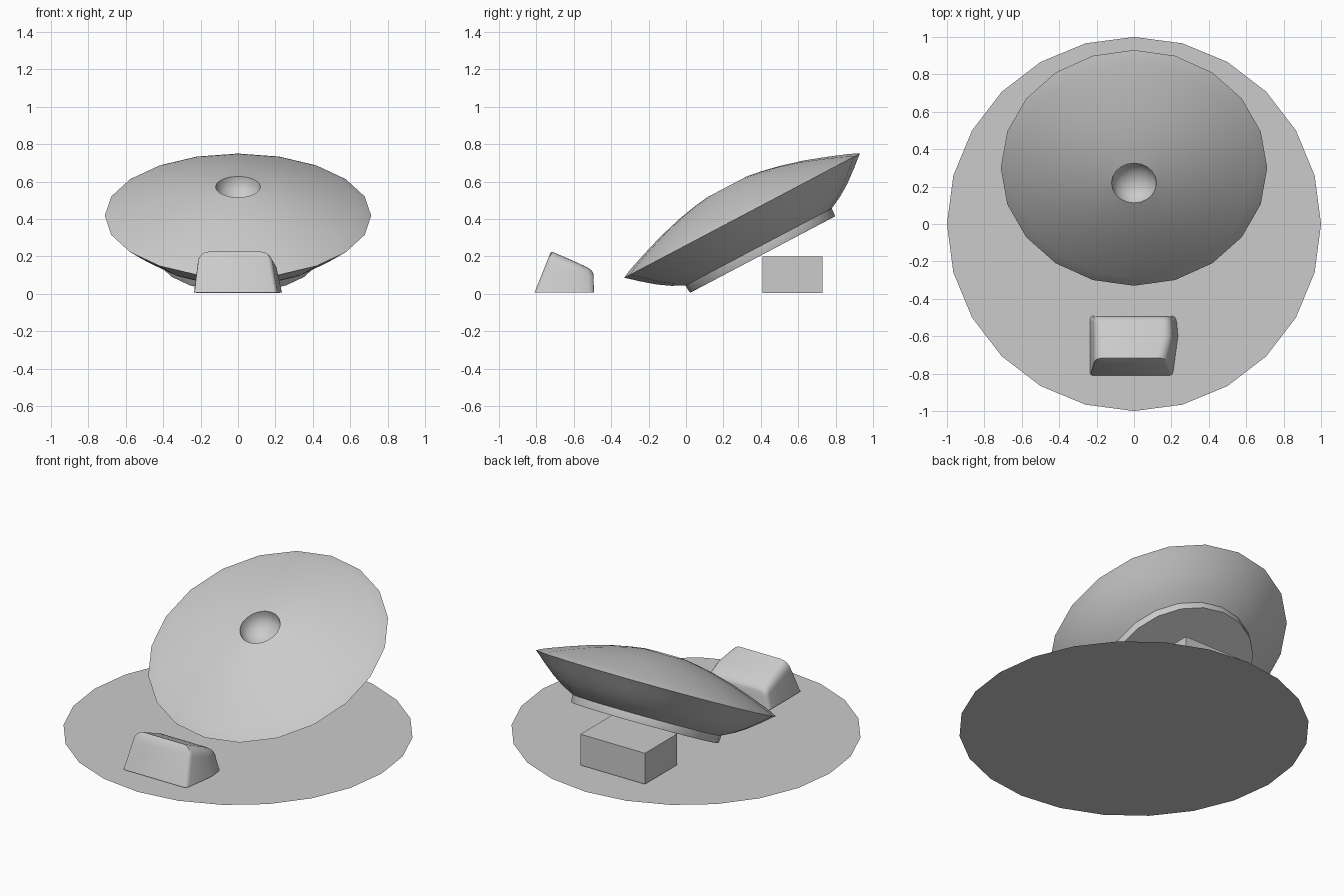
import bpy, bmesh, math
from mathutils import Matrix, Vector

if "Cube" in bpy.data.objects:
    bpy.data.objects.remove(bpy.data.objects["Cube"])


def finish(name, bm, smooth=None, recalc=True):
    if recalc:
        bmesh.ops.recalc_face_normals(bm, faces=bm.faces)
    me = bpy.data.meshes.new(name)
    bm.to_mesh(me)
    bm.free()
    ob = bpy.data.objects.new(name, me)
    bpy.context.collection.objects.link(ob)
    if smooth:
        bpy.ops.object.select_all(action='DESELECT')
        ob.select_set(True)
        bpy.context.view_layer.objects.active = ob
        bpy.ops.object.shade_smooth_by_angle(angle=math.radians(smooth))
    return ob


def skin(bm, rings):
    for a, b in zip(rings, rings[1:]):
        n = len(a)
        for i in range(n):
            bm.faces.new((a[i], a[(i + 1) % n], b[(i + 1) % n], b[i]))


# Flat ground plate, 24 sides
bm = bmesh.new()
bmesh.ops.create_circle(bm, cap_ends=True, radius=1, segments=24)
finish("base_plate", bm, recalc=False)

# Tilted saucer: lathe profile (radius, height) from foot to hollow
bm = bmesh.new()
profile = [(.437, -.235), (.44, -.225), (.442, -.189), (.51, -.155), (.575, -.113),
           (.65, -.053), (.69, -.018), (.7124, 0), (.685, .014), (.65, .029),
           (.55, .066), (.43, .107), (.30, .142), (.20, .162), (.12, .174)]
SIDES = 20


def ring(r, h):
    return [bm.verts.new((r * math.sin(2 * math.pi * i / SIDES),
                          r * math.cos(2 * math.pi * i / SIDES), h)) for i in range(SIDES)]


# Bowl-shaped hollow at the centre of the top
profile += [(.12 * math.cos(math.radians(a)), .174 - .10 * math.sin(math.radians(a)))
            for a in (18, 36, 54, 72, 84)]
rings = [ring(r, h) for r, h in profile]
skin(bm, rings)
bm.faces.new(rings[0])
bm.faces.new(rings[-1])
saucer = finish("saucer", bm, 35)
saucer.data.transform(Matrix.Translation((0, .30, .4175)) @
                      Matrix.Rotation(math.radians(27.8), 4, 'X'))

# Support block behind the saucer
bm = bmesh.new()
bmesh.ops.create_cube(bm, size=1, matrix=Matrix.Translation((0, .57, .1025)) @
                      Matrix.Diagonal((.45, .32, .195, 1)))
finish("support_block", bm)

# Small wedge: rounded cross-sections lofted from front to back
bm = bmesh.new()


def section(yb, yt, top, xl, xr, zb=.006):
    h, rad, pts = top - zb, min(.055, top * .35), []
    pts += [(xl, 0), (xr, 0)]
    for a in (0, 22.5, 45, 67.5, 90):
        c, s = math.cos(math.radians(a)), math.sin(math.radians(a))
        pts.append((xr - .025 - rad * (1 - c), h - rad * (1 - s)))
    for a in (90, 67.5, 45, 22.5, 0):
        c, s = math.cos(math.radians(a)), math.sin(math.radians(a))
        pts.append((xl + .02 + rad * (1 - c), h - rad * (1 - s)))
    return [bm.verts.new((x, yb + (yt - yb) * z / h, zb + z)) for x, z in pts]


rings = [section(*s) for s in [(-.81, -.726, .217, -.222, .19), (-.805, -.716, .225, -.233, .203),
                               (-.785, -.70, .218, -.235, .21), (-.60, -.60, .175, -.235, .235),
                               (-.52, -.525, .14, -.235, .228), (-.50, -.502, .122, -.233, .22),
                               (-.492, -.495, .105, -.222, .21)]]
skin(bm, rings)
bm.faces.new(rings[0])
bm.faces.new(rings[-1])
finish("wedge_block", bm, 50)
